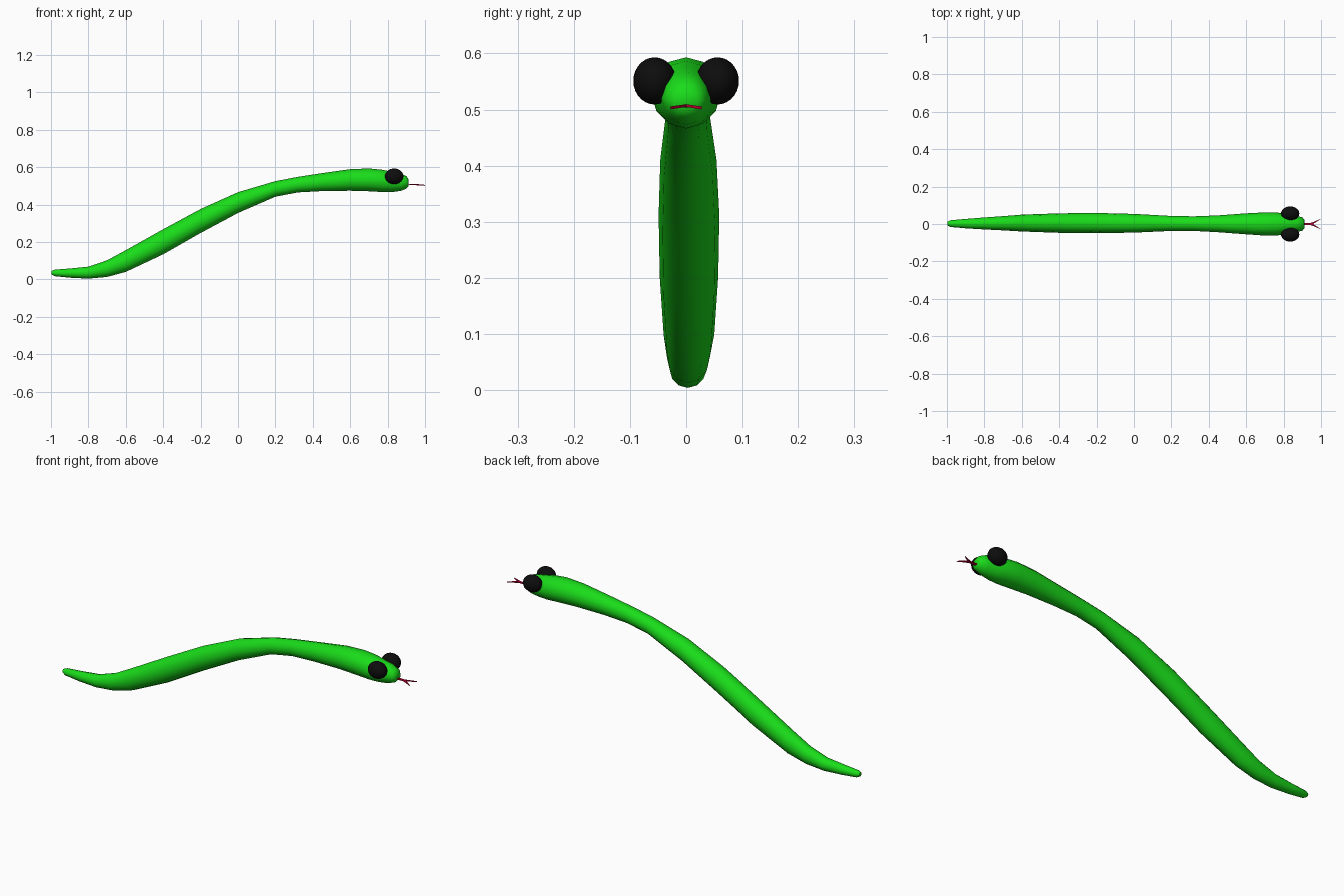
import bpy, bmesh
from math import sin, cos, pi

if "Cube" in bpy.data.objects:
    bpy.data.objects.remove(bpy.data.objects["Cube"])


def material(name, rgb):
    m = bpy.data.materials.new(name)
    m.diffuse_color = (*rgb, 1)
    m.use_nodes = True
    m.node_tree.nodes["Principled BSDF"].inputs["Base Color"].default_value = m.diffuse_color
    return m


green = material("green", (0.01, 0.72, 0.01))
black = material("black", (0.004, 0.004, 0.004))
red = material("red", (0.5, 0.0, 0.03))


def finish(name, bm, mat):
    bmesh.ops.recalc_face_normals(bm, faces=bm.faces)
    me = bpy.data.meshes.new(name)
    bm.to_mesh(me)
    bm.free()
    ob = bpy.data.objects.new(name, me)
    bpy.context.collection.objects.link(ob)
    me.materials.append(mat)
    return ob


def smooth(ob, angle):
    bpy.ops.object.select_all(action='DESELECT')
    ob.select_set(True)
    bpy.context.view_layer.objects.active = ob
    bpy.ops.object.shade_smooth_by_angle(angle=angle)


# Body stations: x, bottom z, top z, half width, sideways offset
stations = [
    (-0.996, .026, .045, .010, .002), (-0.98, .017, .052, .018, .002),
    (-0.90, .009, .058, .025, .002), (-0.80, .004, .068, .032, .003),
    (-0.70, .013, .102, .038, .004), (-0.60, .040, .156, .045, .005),
    (-0.40, .134, .268, .052, .005), (-0.20, .248, .376, .054, .005),
    (0.00, .355, .466, .050, .004), (0.20, .442, .525, .040, .003),
    (0.32, .465, .548, .039, .002), (0.45, .472, .568, .045, .001),
    (0.60, .474, .589, .056, .001), (0.70, .471, .593, .062, 0),
    (0.77, .467, .586, .061, 0), (0.82, .466, .577, .050, 0),
    (0.87, .473, .567, .043, 0), (0.90, .485, .552, .036, 0),
    (0.912, .499, .535, .022, 0),
]
SIDES = 12
bm = bmesh.new()
rings = []
for x, lo, hi, w, off in stations:
    ring = []
    for k in range(SIDES):
        a = 2 * pi * k / SIDES
        ring.append(bm.verts.new((x, off + w * cos(a), (lo + hi) / 2 + (hi - lo) / 2 * sin(a))))
    rings.append(ring)
for r, s in zip(rings, rings[1:]):
    for k in range(SIDES):
        n = (k + 1) % SIDES
        bm.faces.new((r[k], r[n], s[n], s[k]))
bm.faces.new(rings[0])
bm.faces.new(rings[-1])
smooth(finish("body", bm, green), 1.0)

# Bulging eyes on both sides of the head
for side, label in ((-1, "right"), (1, "left")):
    bm = bmesh.new()
    bmesh.ops.create_uvsphere(bm, u_segments=24, v_segments=14, radius=1)
    for v in bm.verts:
        v.co = (0.835 + v.co.x * .049, side * .056 + v.co.y * .038, .551 + v.co.z * .042)
    smooth(finish(label + "_eye", bm, black), 0.6)

# Forked tongue: half outline mirrored, drooping slightly at the tips
half = [(.89, .007), (.945, .006), (.965, .013), (1.0, .028), (.975, .011), (.956, 0)]
outline = half + [(x, -y) for x, y in reversed(half[:-1])]
bm = bmesh.new()
bm.faces.new([bm.verts.new((x, y, .507 - abs(y) * .15)) for x, y in outline])
bmesh.ops.triangulate(bm, faces=bm.faces[:])
tongue = finish("tongue", bm, red)
mod = tongue.modifiers.new("thickness", 'SOLIDIFY')
mod.thickness = .005
mod.offset = 0
